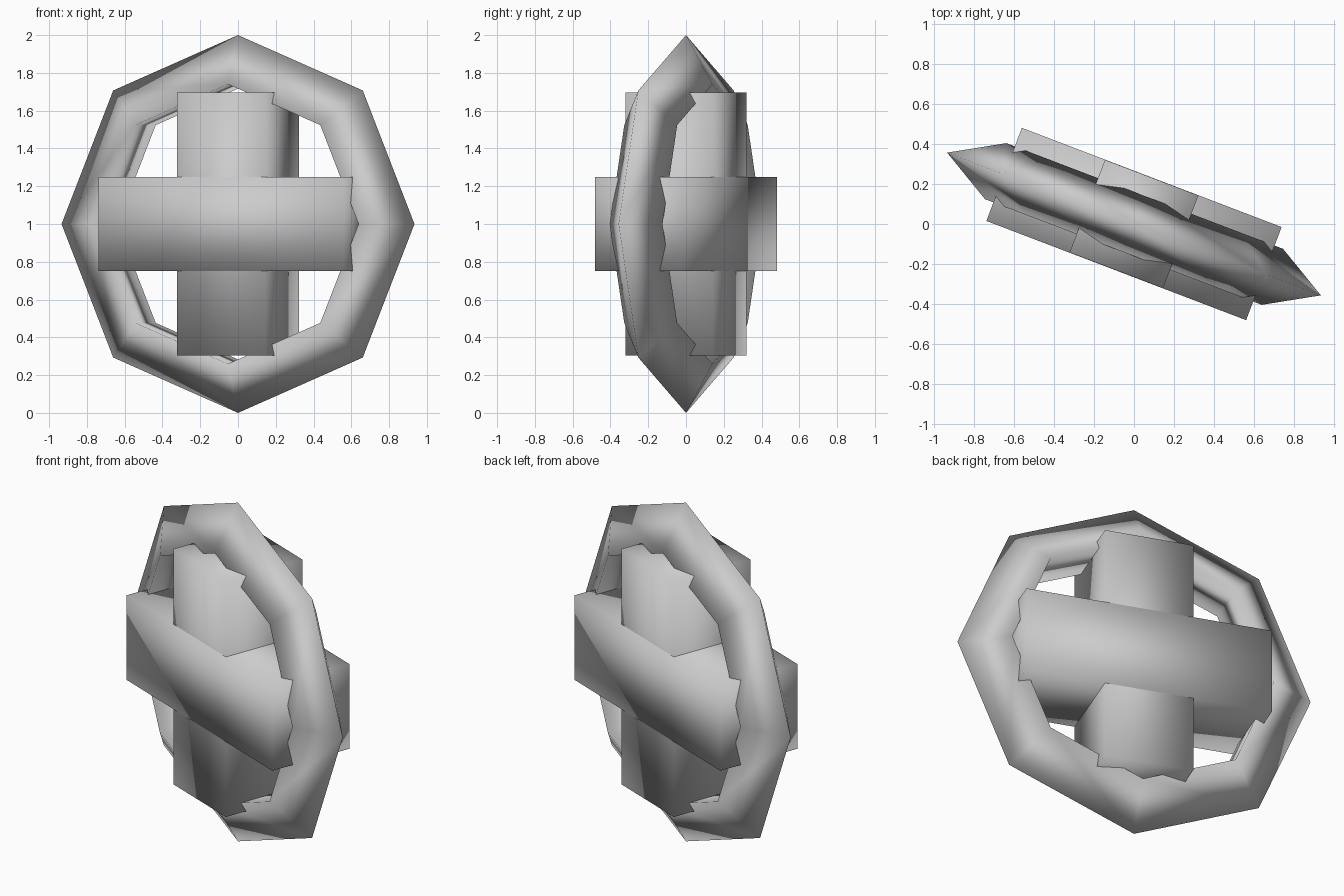
import bpy
import bmesh
from math import radians, cos, sin, pi
from mathutils import Matrix

cube = bpy.data.objects.get("Cube")
if cube:
    bpy.data.objects.remove(cube, do_unlink=True)

# Single grey colour
grey = bpy.data.materials.new("light grey")
grey.use_nodes = True
colour = (0.6, 0.6, 0.6, 1)
grey.diffuse_color = colour
grey.node_tree.nodes["Principled BSDF"].inputs["Base Color"].default_value = colour

# The whole model is turned a little about the vertical axis
PLACE = Matrix.Translation((0, 0, 1)) @ Matrix.Rotation(radians(-20.9), 4, "Z")


def finish(name, bm):
    bmesh.ops.recalc_face_normals(bm, faces=bm.faces)
    for face in bm.faces:
        face.smooth = True
    mesh = bpy.data.meshes.new(name)
    bm.to_mesh(mesh)
    bm.free()
    mesh.materials.append(grey)
    obj = bpy.data.objects.new(name, mesh)
    obj.matrix_world = PLACE
    bpy.context.collection.objects.link(obj)


def make_ring(name, major, minor, segments, sides):
    """Upright ring with a few-sided section, one corner pointing outward."""
    bm = bmesh.new()
    loops = []
    for i in range(segments):
        a = 2 * pi * i / segments
        loop = []
        for j in range(sides):
            b = 2 * pi * j / sides
            r = major + minor * cos(b)
            loop.append(bm.verts.new((r * cos(a), minor * sin(b), r * sin(a))))
        loops.append(loop)
    for i in range(segments):
        here, there = loops[i], loops[(i + 1) % segments]
        for j in range(sides):
            k = (j + 1) % sides
            bm.faces.new((here[j], here[k], there[k], there[j]))
    finish(name, bm)


def make_bar(name, width, depth, height):
    bm = bmesh.new()
    bmesh.ops.create_cube(bm, size=1)
    bmesh.ops.scale(bm, vec=(width, depth, height), verts=bm.verts)
    finish(name, bm)


# Eight-segment ring with triangular section
make_ring("outer_ring", 0.827, 0.173, 8, 3)

# Crossed bars filling the ring; the horizontal one sits a hair proud
make_bar("horizontal_bar", 1.39, 0.498, 0.5)
make_bar("vertical_bar", 0.5, 0.496, 1.39)
